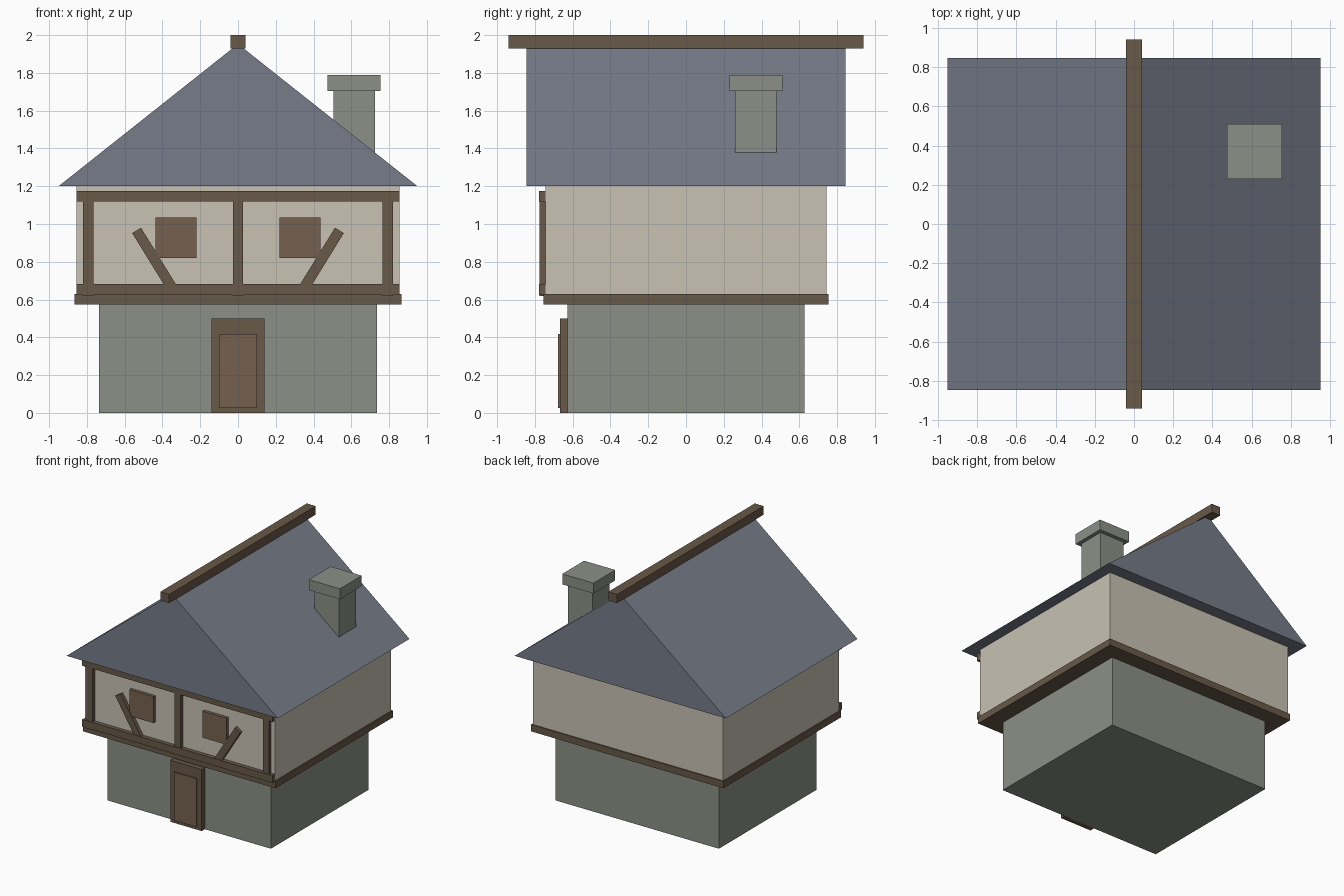
import bpy
import bmesh
from math import atan2
from mathutils import Vector

if "Cube" in bpy.data.objects:
    bpy.data.objects.remove(bpy.data.objects["Cube"])


def material(name, rgb):
    m = bpy.data.materials.new(name)
    m.diffuse_color = (*rgb, 1)
    m.use_nodes = True
    m.node_tree.nodes["Principled BSDF"].inputs["Base Color"].default_value = m.diffuse_color
    return m


STONE = material("stone", (0.26, 0.28, 0.24))
PLASTER = material("plaster", (0.58, 0.54, 0.45))
SLATE = material("slate", (0.18, 0.20, 0.25))
WOOD = material("wood", (0.14, 0.10, 0.065))
DOOR = material("door_wood", (0.18, 0.12, 0.08))


def box(name, x, y, z, mat):
    """Box from (min, max) ranges on each axis."""
    bpy.ops.mesh.primitive_cube_add(size=1, location=[sum(r) / 2 for r in (x, y, z)])
    ob = bpy.context.object
    ob.name = name
    ob.scale = [r[1] - r[0] for r in (x, y, z)]
    bpy.ops.object.transform_apply(location=False, rotation=False, scale=True)
    ob.data.materials.append(mat)
    return ob


def prism(name, profile, y0, y1, mat):
    """Extrude an XZ profile along y."""
    bm = bmesh.new()
    face = bm.faces.new([bm.verts.new((x, y0, z)) for x, z in profile])
    ext = bmesh.ops.extrude_face_region(bm, geom=[face])["geom"]
    bmesh.ops.translate(bm, vec=(0, y1 - y0, 0),
                        verts=[g for g in ext if isinstance(g, bmesh.types.BMVert)])
    bmesh.ops.recalc_face_normals(bm, faces=bm.faces)
    me = bpy.data.meshes.new(name)
    bm.to_mesh(me)
    bm.free()
    me.materials.append(mat)
    ob = bpy.data.objects.new(name, me)
    bpy.context.collection.objects.link(ob)
    return ob


# Storeys and the beam band between them
box("ground_floor", (-0.735, 0.735), (-0.627, 0.627), (0, 0.6), STONE)
box("floor_band", (-0.865, 0.865), (-0.755, 0.755), (0.575, 0.63), WOOD)
box("upper_floor", (-0.855, 0.855), (-0.745, 0.745), (0.6, 1.2), PLASTER)

# Gabled roof and ridge beam
prism("roof", [(-0.95, 1.2), (0.95, 1.2), (0, 1.953)], -0.845, 0.845, SLATE)
box("ridge_beam", (-0.04, 0.04), (-0.94, 0.94), (1.93, 2.0), WOOD)

# Chimney
box("chimney", (0.505, 0.725), (0.26, 0.48), (1.32, 1.72), STONE)
box("chimney_cap", (0.475, 0.755), (0.23, 0.51), (1.705, 1.79), STONE)

# Door
box("door_frame", (-0.141, 0.141), (-0.667, -0.62), (0, 0.5), WOOD)
box("door", (-0.1, 0.1), (-0.677, -0.62), (0.025, 0.417), DOOR)

# Front timber framing
for name, z in (("lower_rail", (0.625, 0.683)), ("upper_rail", (1.12, 1.175))):
    box(name, (-0.855, 0.855), (-0.779, -0.735), z, WOOD)
for i, x in enumerate((-0.793, 0, 0.793)):
    box(f"post_{i + 1}", (x - 0.027, x + 0.027), (-0.775, -0.735), (0.62, 1.15), WOOD)

# Windows and diagonal braces, mirrored left and right
for side, s in (("left", -1), ("right", 1)):
    box(f"window_{side}", sorted((s * 0.22, s * 0.437)), (-0.77, -0.735),
        (0.82, 1.035), DOOR)
    foot, head = Vector((s * 0.345, 0, 0.655)), Vector((s * 0.537, 0, 0.966))
    d = head - foot
    brace = box(f"brace_{side}", (-0.0275, 0.0275), (-0.775, -0.735),
                (-d.length / 2, d.length / 2), WOOD)
    mid = (foot + head) / 2
    brace.location.x, brace.location.z = mid.x, mid.z
    brace.rotation_euler.y = atan2(d.x, d.z)
